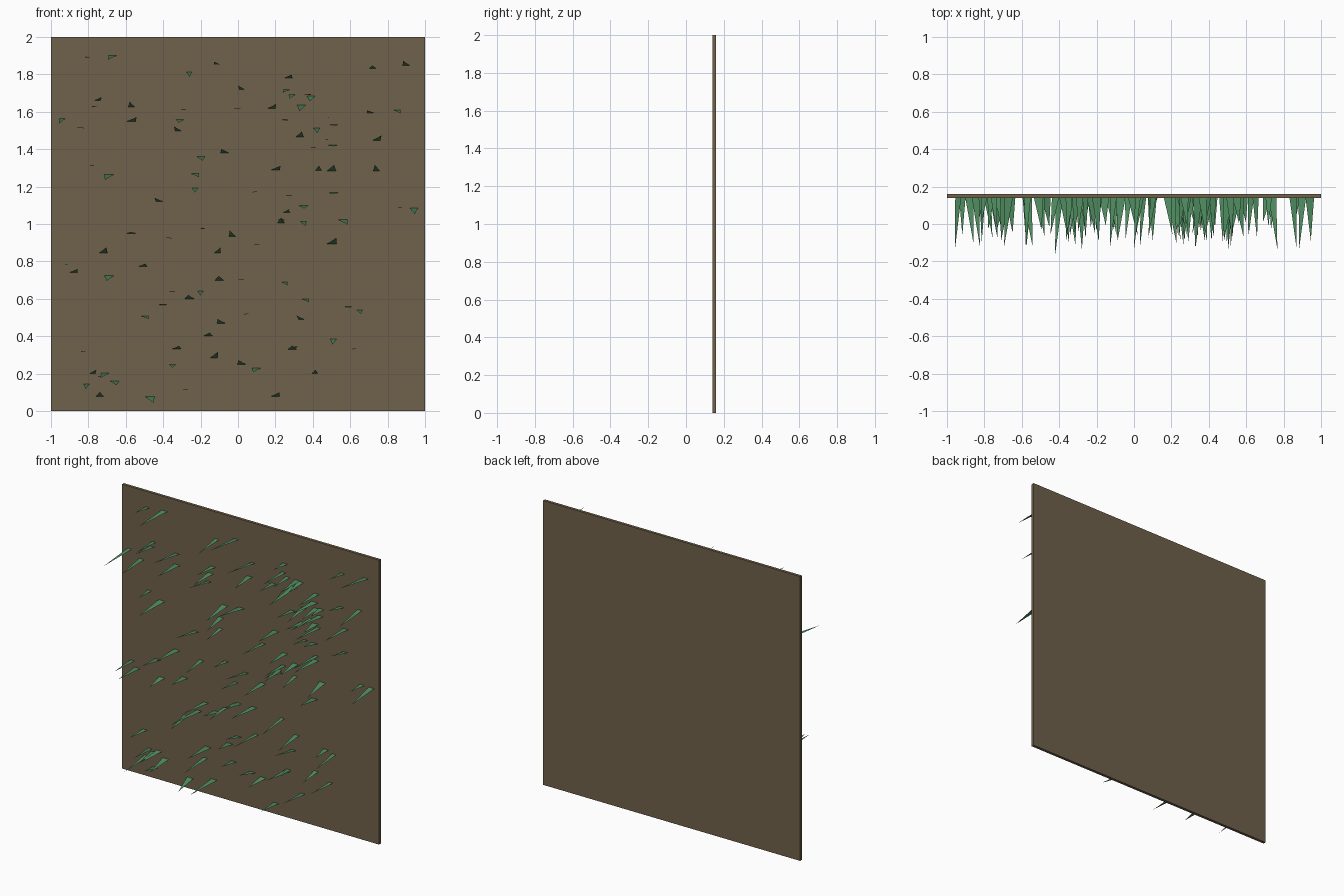
import bpy, bmesh, random

if "Cube" in bpy.data.objects:
    bpy.data.objects.remove(bpy.data.objects["Cube"])

random.seed(7)
FRONT, BACK = 0.14, 0.16


def material(name, rgb):
    m = bpy.data.materials.new(name)
    m.diffuse_color = (*rgb, 1)
    m.use_nodes = True
    m.node_tree.nodes["Principled BSDF"].inputs["Base Color"].default_value = m.diffuse_color
    return m


def finish(bm, name, mat):
    me = bpy.data.meshes.new(name)
    bm.to_mesh(me)
    bm.free()
    ob = bpy.data.objects.new(name, me)
    me.materials.append(mat)
    bpy.context.collection.objects.link(ob)


# soil slab: box whose front has a separate wedge running to the centre
bm = bmesh.new()
bmesh.ops.create_cube(bm, size=1)
for v in bm.verts:
    v.co = (v.co.x * 2, FRONT if v.co.y < 0 else BACK, v.co.z * 2 + 1)
front = [f for f in bm.faces if f.calc_center_median().y < FRONT + 0.001]
bmesh.ops.delete(bm, geom=front, context='FACES_ONLY')
for outline in ([(-1, 0), (1, 0), (0, 1), (1, 2), (-1, 2)],
                [(1, 0), (1, 2), (0, 1)]):
    bm.faces.new([bm.verts.new((x, FRONT, z)) for x, z in outline])
finish(bm, "soil_slab", material("soil", (0.16, 0.12, 0.07)))

# blade positions (x, z) on the slab: drooping ones and rising ones
drooping = [(-.67, 1.89), (-.26, 1.8), (.26, 1.71), (.29, 1.68), (.39, 1.67),
            (.34, 1.62), (.85, 1.6), (-.31, 1.55), (-.94, 1.55), (.42, 1.5),
            (-.2, 1.35), (-.23, 1.26), (-.69, 1.25), (-.23, 1.18), (.35, 1.09),
            (.94, 1.07), (.56, 1.01), (.35, 1.0), (-.69, .71), (-.2, .63),
            (.25, .68), (.36, .59), (-.5, .5), (.51, .37), (.1, .22),
            (-.35, .24), (-.81, .13), (-.66, .15), (-.71, .19), (-.47, .06),
            (.65, .53)]
rising = [(-.11, 1.86), (.02, 1.73), (-.75, 1.67), (-.57, 1.64), (-.57, 1.56),
          (-.32, 1.51), (-.07, 1.39), (.71, 1.6), (.74, 1.46), (.74, 1.3),
          (.27, 1.79), (.2, 1.3), (.5, 1.3), (-.42, 1.13), (.26, 1.07),
          (.5, .91), (-.03, .95), (-.88, .75), (-.72, .86), (-.51, .78),
          (-.11, .86), (-.26, .61), (-.09, .48), (-.33, .34), (-.16, .41),
          (.34, .5), (-.13, .3), (.02, .26), (.41, .21), (-.78, .21),
          (.2, .09), (-.74, .09), (.9, 1.86), (.72, 1.84), (.23, 1.02),
          (.43, 1.3), (.29, .34), (-.1, .71), (.33, 1.48), (.18, 1.63)]

# grass blades: triangles with level bases, pointing out of the slab
bm = bmesh.new()


def blade(x, z, lift, tip_y):
    w = random.uniform(0.015, 0.026)
    tip = (x + random.uniform(-0.028, 0.028), tip_y, z + lift / 2)
    pts = [(x - w, FRONT, z - lift / 2), (x + w, FRONT, z - lift / 2), tip]
    bm.faces.new([bm.verts.new(p) for p in pts])


def reach():
    return random.uniform(-0.14, 0.02)


for x, z in drooping:
    blade(x, z, -random.uniform(0.015, 0.035), reach())
for x, z in rising:
    blade(x, z, random.uniform(0.015, 0.035), reach())
# straight blades, some gathered in the wedge
for i in range(24):
    blade(random.uniform(-.92, .92), random.uniform(.08, 1.92),
          random.uniform(-0.008, 0.008), reach())
for i in range(14):
    blade(random.uniform(.1, .66), random.uniform(1, 1.65),
          random.uniform(-0.008, 0.008), reach())
blade(-.4, .57, 0.004, -0.16)
finish(bm, "grass_blades", material("grass", (0.08, 0.27, 0.12)))
